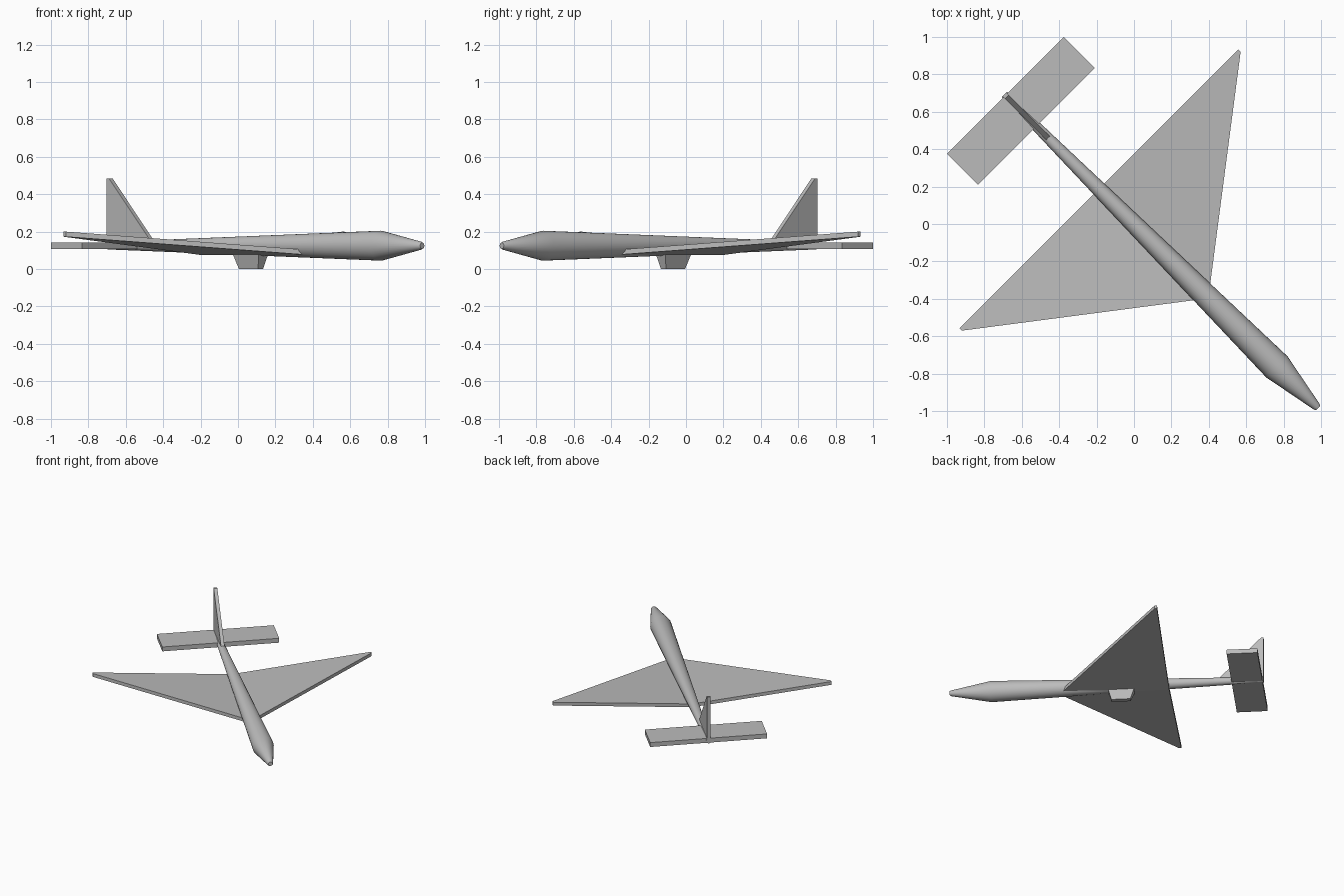
import bpy, bmesh, math
from mathutils import Matrix

cube = bpy.data.objects.get("Cube")
if cube:
    bpy.data.objects.remove(cube, do_unlink=True)

grey = bpy.data.materials.new("plain_grey")
grey.use_nodes = True
colour = (0.5, 0.5, 0.5, 1)
grey.diffuse_color = colour
grey.node_tree.nodes["Principled BSDF"].inputs["Base Color"].default_value = colour

# Parts are built nose along +x, then turned to point diagonally
HEADING = Matrix.Rotation(-math.pi / 4, 4, 'Z')
AXIS_Z = 0.125


def finish(name, bm, smooth=False):
    bmesh.ops.recalc_face_normals(bm, faces=bm.faces)
    bm.transform(HEADING)
    mesh = bpy.data.meshes.new(name)
    bm.to_mesh(mesh)
    bm.free()
    mesh.materials.append(grey)
    obj = bpy.data.objects.new(name, mesh)
    bpy.context.collection.objects.link(obj)
    if smooth:
        bpy.ops.object.select_all(action='DESELECT')
        obj.select_set(True)
        bpy.context.view_layer.objects.active = obj
        bpy.ops.object.shade_smooth_by_angle(angle=math.radians(30))
    return obj


def loft(name, loops, smooth=False):
    """Skin a row of matching closed loops and cap both ends."""
    bm = bmesh.new()
    rings = [[bm.verts.new(p) for p in loop] for loop in loops]
    for a, b in zip(rings, rings[1:]):
        for i in range(len(a)):
            j = (i + 1) % len(a)
            bm.faces.new((a[i], a[j], b[j], b[i]))
    bm.faces.new(rings[0])
    bm.faces.new(rings[-1])
    return finish(name, bm, smooth)


def circle(x, r, sides=32):
    angles = [2 * math.pi * i / sides for i in range(sides)]
    return [(x, r * math.cos(a), AXIS_Z + r * math.sin(a)) for a in angles]


def rectangle(x0, x1, width, z):
    h = width / 2
    return [(x0, -h, z), (x1, -h, z), (x1, h, z), (x0, h, z)]


def wing_section(y, x0, x1, z, thick=0.027):
    return [(x0, y, z), (x1, y, z), (x1, y, z + thick), (x0, y, z + thick)]


# Fuselage: long tapered boom with a conical nose
profile = [(-0.98, 0.02), (1.08, 0.08), (1.38, 0.022), (1.393, 0.016)]
loft("fuselage", [circle(x, r) for x, r in profile], smooth=True)

# Delta wing with dihedral
tip = (-0.266, -0.247, 0.173)
loft("delta_wing", [wing_section(-1.053, *tip),
                    wing_section(0, -0.266, 0.562, 0.074),
                    wing_section(1.053, *tip)])

# Tailplane
loft("tailplane", [wing_section(y, -0.972, -0.739, 0.107, 0.036)
                   for y in (-0.442, 0.442)])

# Swept tail fin
loft("tail_fin", [rectangle(-0.98, -0.624, 0.027, AXIS_Z),
                  rectangle(-0.98, -0.962, 0.027, 0.485)])

# Tapered belly pod
loft("belly_pod", [rectangle(0.026, 0.17, 0.038, 0),
                   rectangle(-0.006, 0.194, 0.073, 0.085)])
